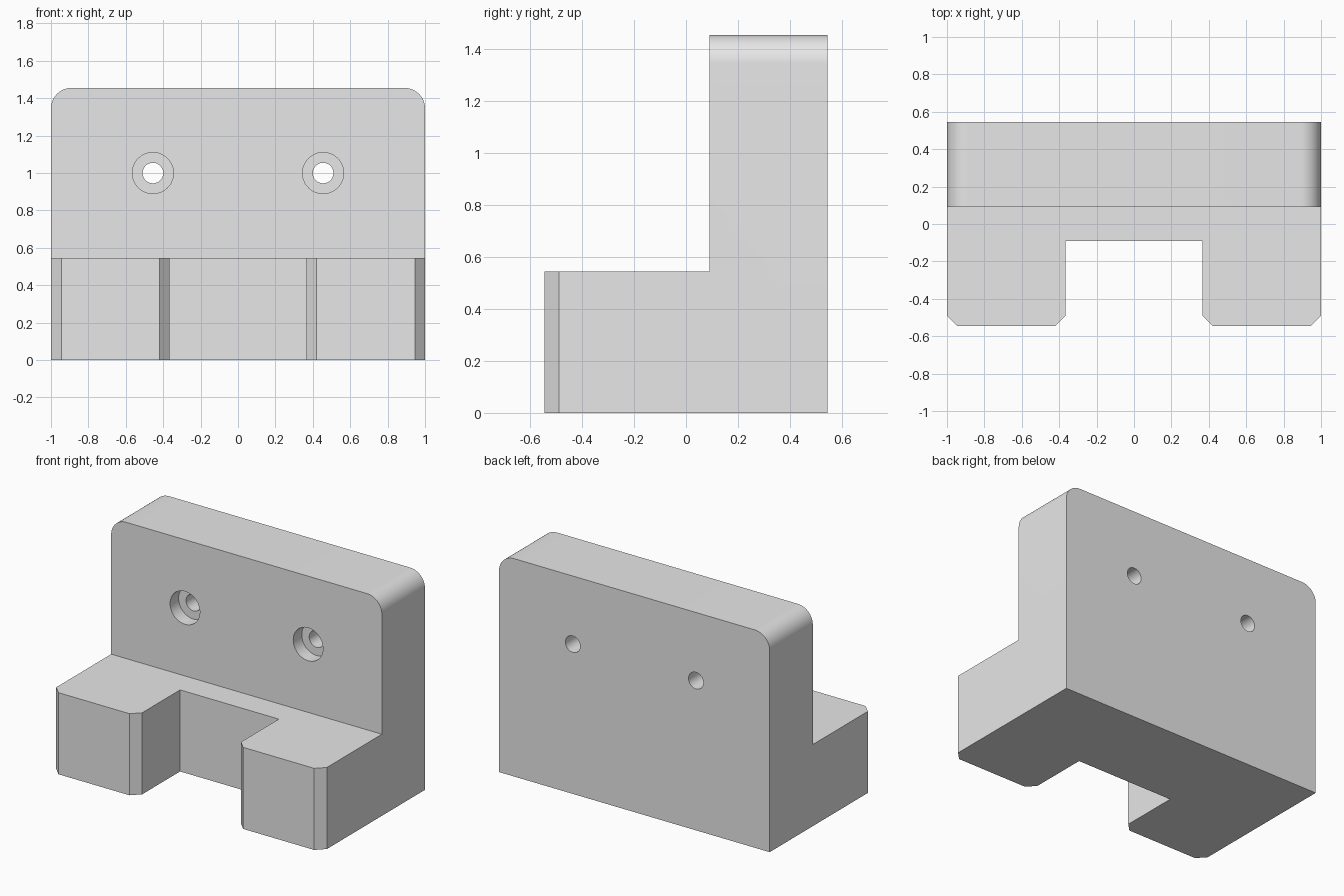
import bpy, math
from mathutils import Matrix, Vector

cube = bpy.data.objects.get("Cube")
if cube:
    bpy.data.objects.remove(cube, do_unlink=True)

HALF_DEPTH, STEP, TOP = 0.545, 0.545, 1.455
PLATE_FRONT, NOTCH_BACK, NOTCH_HALF = 0.09, -0.09, 0.365
CHAMFER, RADIUS = 0.055, 0.11
OVER = 0.3  # overshoot of cutting shapes

grey = bpy.data.materials.new("plain grey")
grey.use_nodes = True
grey.diffuse_color = (0.8, 0.8, 0.8, 1)
grey.node_tree.nodes["Principled BSDF"].inputs["Base Color"].default_value = (0.8, 0.8, 0.8, 1)


def prism(name, outline, place, low, high):
    """Extrude a 2D outline from low to high; place(u, v, w) gives the 3D point."""
    n = len(outline)
    verts = [place(u, v, w) for w in (low, high) for u, v in outline]
    faces = [list(range(n))[::-1], list(range(n, 2 * n))]
    faces += [[i, (i + 1) % n, n + (i + 1) % n, n + i] for i in range(n)]
    mesh = bpy.data.meshes.new(name)
    mesh.from_pydata(verts, [], faces)
    # keep outward normals whatever the axis order
    axes = Matrix([place(1, 0, 0), place(0, 1, 0), place(0, 0, 1)])
    area = sum(outline[i - 1][0] * outline[i][1] - outline[i][0] * outline[i - 1][1] for i in range(n))
    if axes.determinant() * area < 0:
        mesh.flip_normals()
    mesh.materials.append(grey)
    obj = bpy.data.objects.new(name, mesh)
    bpy.context.collection.objects.link(obj)
    return obj


def combine(target, cutter, operation):
    cutter.hide_render = True
    mod = target.modifiers.new("cut", "BOOLEAN")
    mod.operation, mod.solver, mod.object = operation, "EXACT", cutter
    bpy.context.view_layer.objects.active = target
    bpy.ops.object.modifier_apply(modifier=mod.name)
    bpy.data.objects.remove(cutter, do_unlink=True)


def along_x(u, v, w):
    return Vector((w, u, v))


def along_y(u, v, w):
    return Vector((u, w, v))


def along_z(u, v, w):
    return Vector((u, v, w))


def arc(cx, cy, r, start, end, steps):
    angles = [math.radians(start + (end - start) * i / steps) for i in range(steps + 1)]
    return [(cx + r * math.cos(a), cy + r * math.sin(a)) for a in angles]


# L-shaped side profile
side = [(-1, 0), (HALF_DEPTH, 0), (HALF_DEPTH, TOP + OVER), (PLATE_FRONT, TOP + OVER),
        (PLATE_FRONT, STEP), (-1, STEP)]
bracket = prism("wall_bracket", side, along_x, -1 - OVER, 1 + OVER)

# Front outline with rounded upper corners
corner_x, corner_z = 1 - RADIUS, TOP - RADIUS
front = [(-1, -OVER), (1, -OVER)]
front += arc(corner_x, corner_z, RADIUS, 0, 90, 16)
front += arc(-corner_x, corner_z, RADIUS, 90, 180, 16)
combine(bracket, prism("front_outline", front, along_y, -2, 2), "INTERSECT")

# Footprint with two chamfered arms and a notch between them
arm = [(NOTCH_HALF, NOTCH_BACK), (NOTCH_HALF, CHAMFER - HALF_DEPTH),
       (NOTCH_HALF + CHAMFER, -HALF_DEPTH), (1 - CHAMFER, -HALF_DEPTH),
       (1, CHAMFER - HALF_DEPTH), (1 + OVER, CHAMFER - HALF_DEPTH), (1 + OVER, 1)]
arm[4:6] = [(1 + OVER, CHAMFER + OVER - HALF_DEPTH)]  # carry the chamfer past the side
footprint = arm + [(-x, y) for x, y in reversed(arm)]
combine(bracket, prism("footprint", footprint, along_z, -1, 2), "INTERSECT")

# Counterbored screw holes
for x in (-0.455, 0.455):
    for radius, back in ((0.11, PLATE_FRONT + 0.09), (0.055, 1)):
        circle = arc(x, 1.0, radius, 0, 360, 48)[:-1]
        combine(bracket, prism("screw_hole", circle, along_y, -0.2, back), "DIFFERENCE")

bpy.ops.object.select_all(action="DESELECT")
bracket.select_set(True)
bpy.context.view_layer.objects.active = bracket
bpy.ops.object.shade_smooth_by_angle(angle=math.radians(30))
